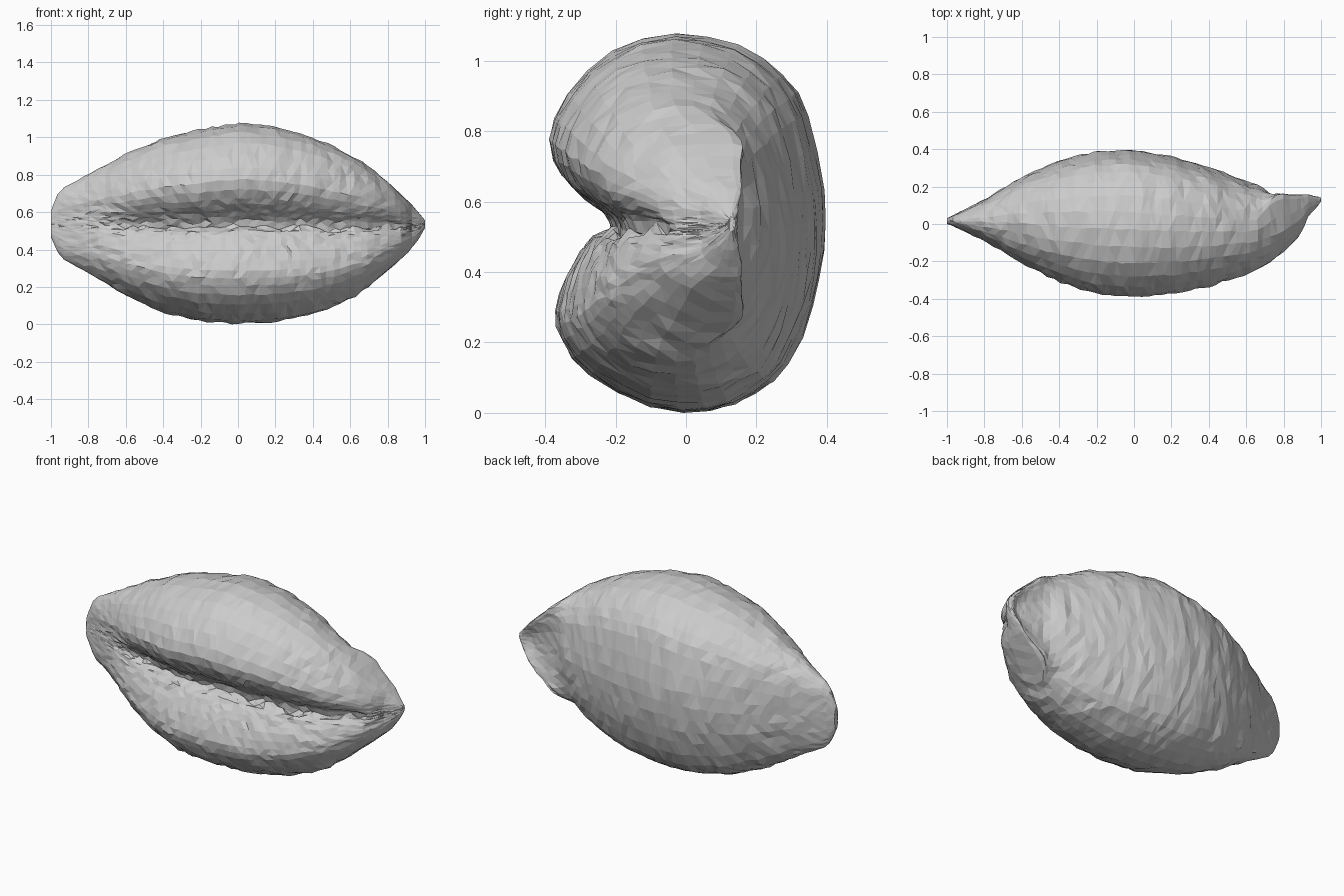
import bpy, bmesh, math, random
from mathutils import Vector

if "Cube" in bpy.data.objects:
    bpy.data.objects.remove(bpy.data.objects["Cube"])
random.seed(4)

# Kidney-shaped cross-section at mid length (y, z), starting in the slit
SECTION = [(-.21, .52), (-.245, .575), (-.295, .615), (-.35, .67), (-.39, .77), (-.335, .9),
           (-.21, 1.02), (-.03, 1.07), (.15, 1.04), (.28, .95), (.345, .84), (.39, .63),
           (.39, .46), (.36, .3), (.29, .13), (.2, .05), (.07, 0), (-.1, .01),
           (-.27, .1), (-.355, .2), (-.37, .28), (-.34, .38), (-.30, .45), (-.265, .495)]
# Envelope along the shell: x, front y, back y, bottom z, top z
ENVELOPE = [(-1, 0, .03, .46, .60), (-.97, -.01, .045, .39, .68), (-.94, -.025, .06, .345, .72),
            (-.8, -.09, .13, .27, .795), (-.6, -.21, .25, .15, .90), (-.4, -.31, .335, .06, .99),
            (-.2, -.375, .385, .012, 1.035), (0, -.39, .39, 0, 1.07), (.2, -.375, .355, .008, 1.05),
            (.4, -.335, .30, .05, .995), (.55, -.285, .245, .105, .925), (.62, -.26, .215, .145, .89),
            (.7, -.225, .20, .20, .835), (.8, -.15, .19, .28, .76), (.88, -.075, .178, .35, .68),
            (.91, -.01, .173, .38, .65), (.93, .04, .17, .405, .63), (.97, .08, .16, .455, .585),
            (1, .12, .14, .51, .55)]


def envelope(x):
    for a, b in zip(ENVELOPE, ENVELOPE[1:]):
        if x <= b[0]:
            t = (x - a[0]) / (b[0] - a[0])
            return [p + (q - p) * t for p, q in zip(a[1:], b[1:])]
    return ENVELOPE[-1][1:]


def smooth_loop(pts, sub):
    out, n = [], len(pts)
    for i in range(n):
        p = [Vector(pts[(i + k) % n]) for k in (-1, 0, 1, 2)]
        for s in range(sub):
            t = s / sub
            out.append(.5 * (2 * p[1] + (p[2] - p[0]) * t + (2 * p[0] - 5 * p[1] + 4 * p[2] - p[3]) * t * t
                             + (3 * p[1] - p[0] - 3 * p[2] + p[3]) * t ** 3))
    return out


def ramp(x, a, b):
    t = max(0, min(1, (x - a) / (b - a)))
    return t * t * (3 - 2 * t)


profile = smooth_loop(SECTION, 2)
count = len(profile)
stations = sorted([-1 + .036 * i for i in range(53)] + [-.985, -.955, .895, .91, .93, .95, .97, .985, 1])

bm = bmesh.new()
rings = []
for k, x in enumerate(stations):
    y0, y1, z0, z1 = envelope(x)
    slit = ramp(x, -.88, -.5) * (1 - ramp(x, .84, .92))
    lip = ramp(x, .64, .78) * (1 - ramp(x, .92, 1))
    ring = []
    for j, (y, z) in enumerate(profile):
        # slit fades out towards the ends
        if j < 8 or j > 40:
            y = y * slit + min(y, -.37) * (1 - slit)
        py = y0 + (y + .39) / .78 * (y1 - y0)
        pz = z0 + z / 1.07 * (z1 - z0)
        # end lip: thin rim at the back with a dished middle
        edge = (2 * z / 1.07 - 1) ** 2
        py += .8 * lip * ramp(y, -.12, .15) * edge * (y1 - py)
        if y > 0:
            py -= .05 * lip * (y / .39) * max(0, 1 - 1.3 * edge)
        # ragged teeth in the bottom of the slit
        if j in (0, 1, 47) and -.7 < x < .86:
            h = .025 if x > .2 else .012
            pz += random.uniform(-h, h)
        r = .005 * min(1, 3 * (1 - abs(x)) + .1)
        ring.append(bm.verts.new((x + random.uniform(-r, r) * 1.6,
                                  py + random.uniform(-r, r), pz + random.uniform(-r, r))))
    rings.append(ring)

# Skin and end caps
for a, b in zip(rings, rings[1:]):
    for j in range(count):
        k = (j + 1) % count
        bm.faces.new((a[j], a[k], b[k], b[j]))
bm.faces.new(rings[0])
bm.faces.new(rings[-1][::-1])
bmesh.ops.triangulate(bm, faces=bm.faces[:])
bmesh.ops.recalc_face_normals(bm, faces=bm.faces[:])
low = min(v.co.z for v in bm.verts)
bmesh.ops.translate(bm, verts=bm.verts, vec=(0, 0, -low))

mesh = bpy.data.meshes.new("seashell")
bm.to_mesh(mesh)
bm.free()
shell = bpy.data.objects.new("seashell", mesh)
bpy.context.collection.objects.link(shell)
